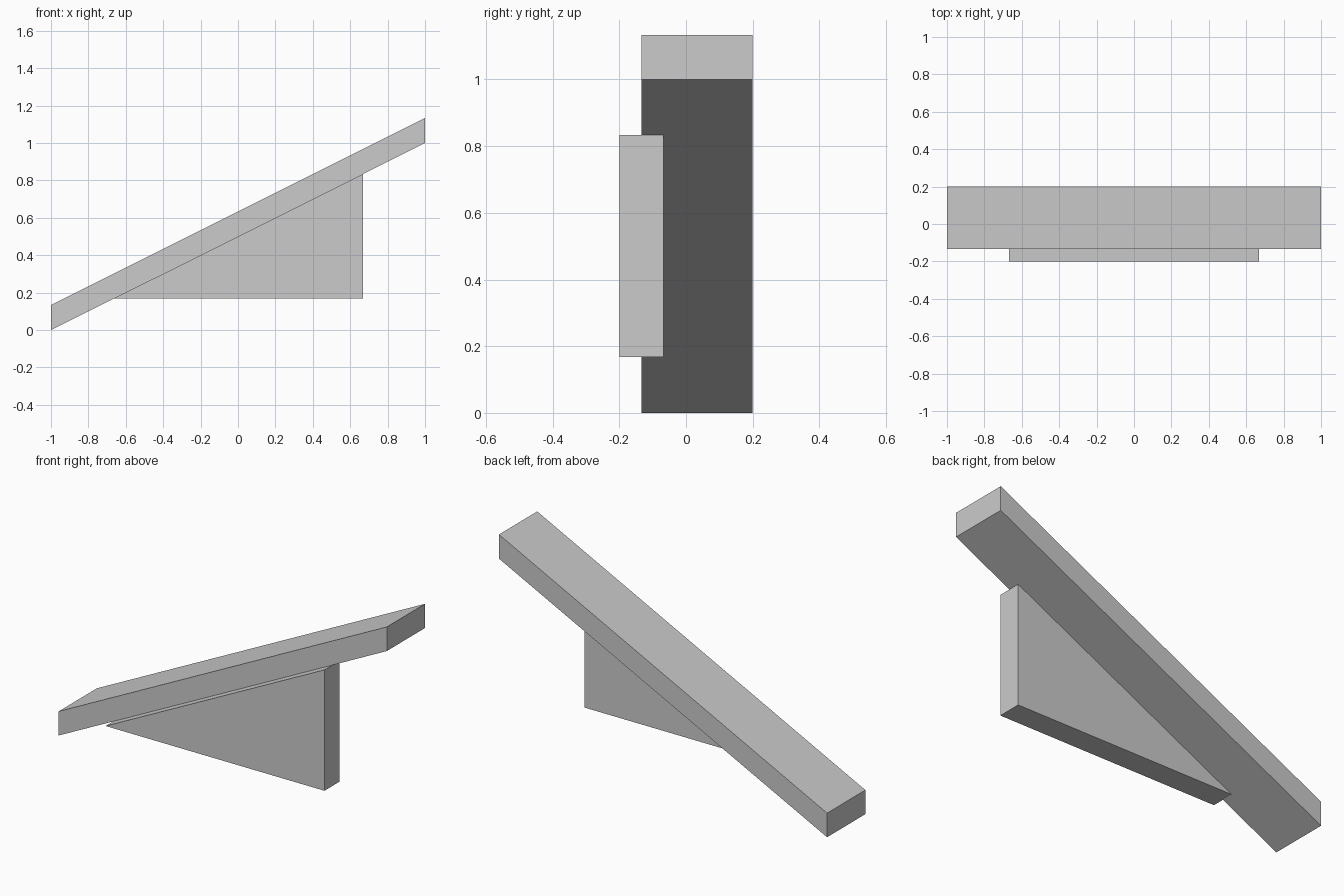
import bpy

default = bpy.data.objects.get("Cube")
if default:
    bpy.data.objects.remove(default, do_unlink=True)

# Single plain grey
GREY = (0.6, 0.6, 0.6, 1.0)
grey = bpy.data.materials.new("plain_grey")
grey.use_nodes = True
grey.diffuse_color = GREY
grey.node_tree.nodes["Principled BSDF"].inputs["Base Color"].default_value = GREY


def prism(name, profile, front, back):
    """Extrude an anticlockwise (x, z) profile from y = front to y = back."""
    n = len(profile)
    verts = [(x, y, z) for y in (front, back) for x, z in profile]
    faces = [tuple(range(n)), tuple(reversed(range(n, 2 * n)))]
    for i in range(n):
        j = (i + 1) % n
        faces.append((j, i, i + n, j + n))
    mesh = bpy.data.meshes.new(name)
    mesh.from_pydata(verts, [], faces)
    mesh.materials.append(grey)
    obj = bpy.data.objects.new(name, mesh)
    bpy.context.collection.objects.link(obj)
    return obj


# Sloping plank with upright ends
THICK = 0.133
prism("sloping_plank", [(-1, 0), (1, 1), (1, 1 + THICK), (-1, THICK)], -0.133, 0.2)

# Triangular bracket under the front edge of the plank
prism("triangular_bracket", [(-0.667, 0.167), (0.667, 0.167), (0.667, 0.833)], -0.2, -0.067)
